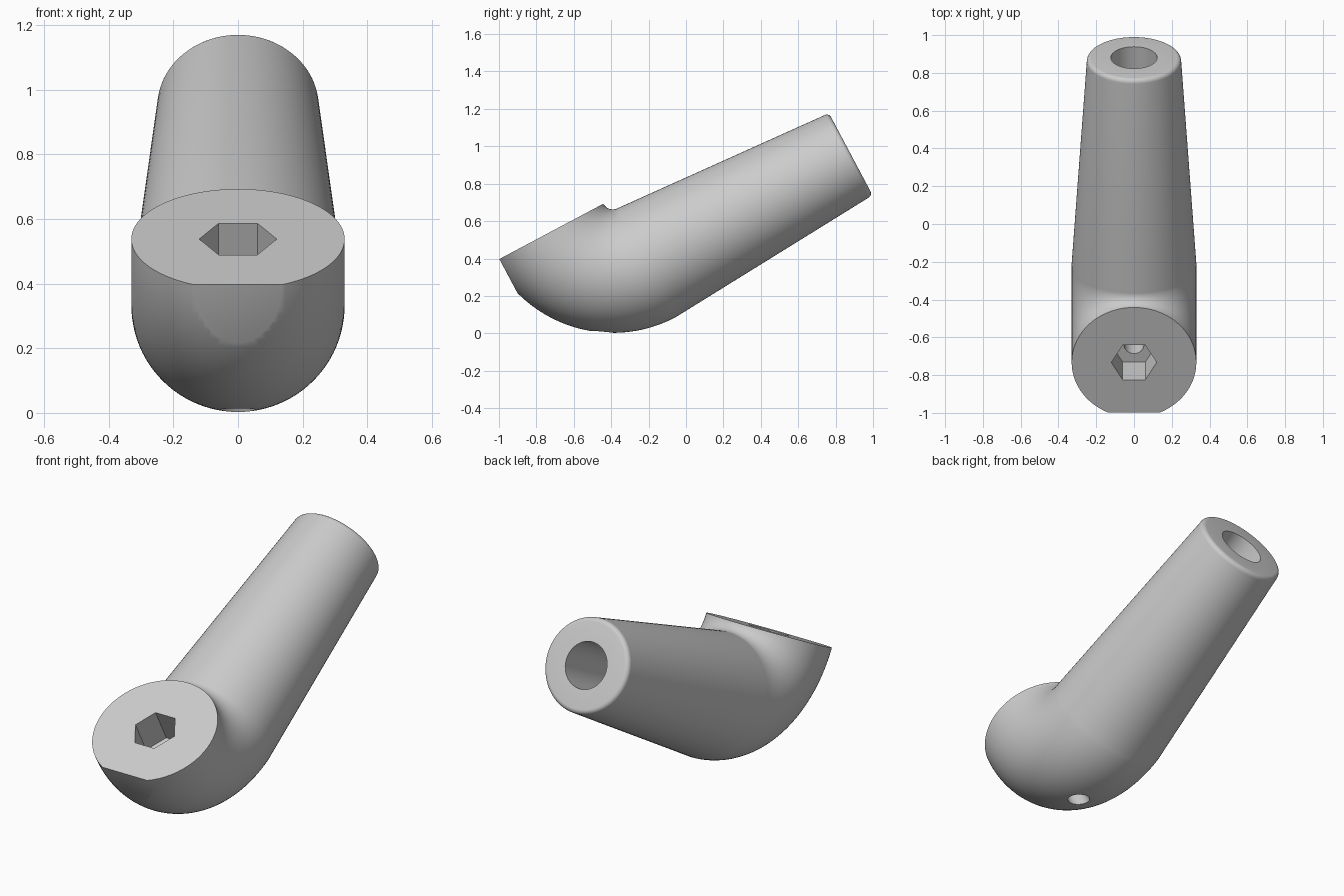
import bpy, bmesh
from math import sin, cos, pi, radians
from mathutils import Matrix, Vector

if "Cube" in bpy.data.objects:
    bpy.data.objects.remove(bpy.data.objects["Cube"])

TILT = radians(28)
BEND = 0.387          # centreline radius of the elbow
R_BIG, R_END = 0.33, 0.25
TIP = 1.622           # axial position of the tube end
FILLET = 0.025
SEGS = 96

grey = bpy.data.materials.new("plain grey")
grey.use_nodes = True
colour = (0.6, 0.6, 0.6, 1)
grey.diffuse_color = colour
grey.node_tree.nodes["Principled BSDF"].inputs["Base Color"].default_value = colour


def make_object(name, bm):
    mesh = bpy.data.meshes.new(name)
    bmesh.ops.recalc_face_normals(bm, faces=bm.faces)
    bm.to_mesh(mesh)
    bm.free()
    mesh.materials.append(grey)
    obj = bpy.data.objects.new(name, mesh)
    bpy.context.collection.objects.link(obj)
    return obj


def ring(bm, centre, angle, radius):
    """Circle of vertices facing along the sweep at the given bend angle."""
    out = Vector((0, -cos(angle), -sin(angle)))
    side = Vector((1, 0, 0))
    return [bm.verts.new(centre + radius * (side * cos(a) + out * sin(a)))
            for a in (2 * pi * i / SEGS for i in range(SEGS))]


def prism(name, sides, radius, depth, matrix):
    bm = bmesh.new()
    bmesh.ops.create_cone(bm, cap_ends=True, segments=sides, radius1=radius,
                          radius2=radius, depth=depth, matrix=matrix)
    obj = make_object(name, bm)
    obj.hide_render = True
    return obj


# Elbow sweep, tapered tube and rounded tip
bm = bmesh.new()
rings = []
STEPS = 40
for i in range(STEPS + 1):
    t = pi / 2 * i / STEPS
    rings.append(ring(bm, Vector((0, BEND - BEND * cos(t), -BEND * sin(t))), t, R_BIG))
for i in range(7):
    a = pi / 2 * i / 6
    rings.append(ring(bm, Vector((0, TIP - FILLET + FILLET * sin(a), -BEND)), pi / 2,
                      R_END - FILLET + FILLET * cos(a)))
for low, high in zip(rings, rings[1:]):
    for i in range(SEGS):
        j = (i + 1) % SEGS
        bm.faces.new((low[i], low[j], high[j], high[i]))
bm.faces.new(rings[0])
bm.faces.new(rings[-1])

# Flat on the front of the elbow
cut = bmesh.ops.bisect_plane(bm, geom=bm.verts[:] + bm.edges[:] + bm.faces[:],
                             plane_co=(0, -0.30, 0), plane_no=(0, -1, 0), clear_outer=True)
bmesh.ops.holes_fill(bm, edges=[e for e in bm.edges if e.is_boundary], sides=0)
body = make_object("angled_handle", bm)

# Hex socket, bolt hole and tube bore
along_tube = Matrix.Rotation(pi / 2, 4, "X")
cutters = [
    prism("hex_socket_cutter", 6, 0.12, 0.4, Matrix.Rotation(pi / 2, 4, "Z") @ Matrix.Rotation(pi / 2, 4, "Z")),
    prism("bolt_hole_cutter", 32, 0.053, 1.0, Matrix.Translation((0, 0, -0.6))),
    prism("bore_cutter", 48, 0.123, 1.2, Matrix.Translation((0, TIP, -BEND)) @ along_tube),
]
# Hexagon points face left and right
hexagon = cutters[0].data
if max(v.co.x for v in hexagon.vertices) < 0.119:
    hexagon.transform(Matrix.Rotation(pi / 6, 4, "Z"))

bpy.ops.object.select_all(action="DESELECT")
bpy.context.view_layer.objects.active = body
body.select_set(True)
for cutter in cutters:
    mod = body.modifiers.new(cutter.name, "BOOLEAN")
    mod.operation = "DIFFERENCE"
    mod.solver = "EXACT"
    mod.object = cutter
    bpy.ops.object.modifier_apply(modifier=mod.name)
    bpy.data.objects.remove(cutter)

# Lean the part into its resting pose
body.data.transform(Matrix.Translation((0, -0.733, 0.538)) @ Matrix.Rotation(TILT, 4, "X"))
bpy.ops.object.shade_smooth_by_angle(angle=radians(30))
